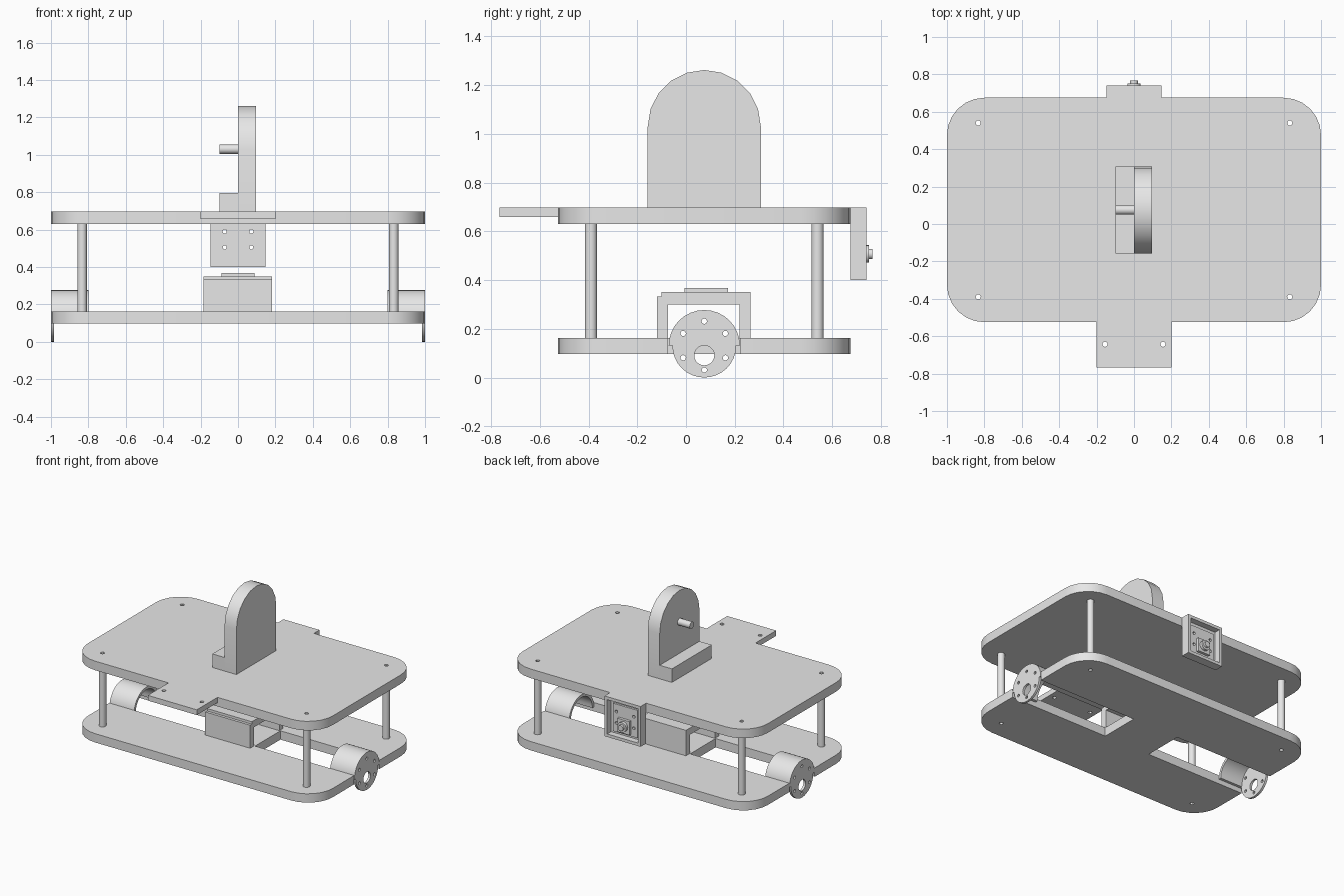
import bpy, bmesh
from math import pi, sin, cos
from mathutils import Vector

if "Cube" in bpy.data.objects:
    bpy.data.objects.remove(bpy.data.objects["Cube"], do_unlink=True)

grey = bpy.data.materials.new("plain_grey")
grey.use_nodes = True
grey.diffuse_color = (0.8, 0.8, 0.8, 1)
grey.node_tree.nodes["Principled BSDF"].inputs["Base Color"].default_value = (0.8, 0.8, 0.8, 1)

CY = 0.075          # middle of the chassis in y
AXLE_Z = 0.131      # height of the wheel hubs


def arc(cu, cv, r, a0=0, a1=2 * pi, n=20, closed=True):
    """Points on an arc; a closed circle leaves out the repeated last point."""
    return [(cu + r * cos(a0 + (a1 - a0) * i / n), cv + r * sin(a0 + (a1 - a0) * i / n))
            for i in range(n if closed else n + 1)]


def prism(name, profile, axis, lo, hi):
    """Extrude a 2D profile along an axis: x uses (y, z), y uses (x, z), z uses (x, y)."""
    place = {"x": lambda u, v, w: (w, u, v),
             "y": lambda u, v, w: (u, w, v),
             "z": lambda u, v, w: (u, v, w)}[axis]
    bm = bmesh.new()
    face = bm.faces.new([bm.verts.new(place(u, v, lo)) for u, v in profile])
    ext = bmesh.ops.extrude_face_region(bm, geom=[face])
    top = [g for g in ext["geom"] if isinstance(g, bmesh.types.BMVert)]
    bmesh.ops.translate(bm, verts=top, vec=Vector(place(0, 0, hi - lo)))
    bmesh.ops.recalc_face_normals(bm, faces=bm.faces)
    me = bpy.data.meshes.new(name)
    bm.to_mesh(me)
    bm.free()
    me.materials.append(grey)
    ob = bpy.data.objects.new(name, me)
    bpy.context.collection.objects.link(ob)
    return ob


def box(name, x0, x1, y0, y1, z0, z1):
    return prism(name, [(x0, y0), (x1, y0), (x1, y1), (x0, y1)], "z", z0, z1)


def cut(ob, cutters):
    """Subtract the cutters, bake the result and delete them."""
    for c in cutters:
        mod = ob.modifiers.new("cut", "BOOLEAN")
        mod.operation, mod.solver, mod.object = "DIFFERENCE", "EXACT", c
    bpy.context.view_layer.update()
    baked = bpy.data.meshes.new_from_object(ob.evaluated_get(bpy.context.evaluated_depsgraph_get()))
    ob.modifiers.clear()
    ob.data = baked
    for c in cutters:
        bpy.data.objects.remove(c, do_unlink=True)
    return ob


def drill(axis, points, r, lo, hi):
    return [prism("drill", arc(u, v, r, n=12), axis, lo, hi) for u, v in points]


# Two rounded deck plates
R = 0.2
rounded = []
for k, (sx, sy) in enumerate([(1, 1), (-1, 1), (-1, -1), (1, -1)]):
    rounded += arc(sx * (1 - R), CY + sy * (0.6 - R), R, k * pi / 2, (k + 1) * pi / 2, 6, False)
corners = [(sx * 0.833, CY + sy * 0.465) for sx in (-1, 1) for sy in (-1, 1)]

top_deck = prism("top_deck", rounded, "z", 0.63, 0.697)
cut(top_deck, drill("z", corners, 0.014, 0.5, 0.8))
bottom_deck = prism("bottom_deck", rounded, "z", 0.097, 0.162)
slots = [box("slot", min(s * 0.19, s * 1.1), max(s * 0.19, s * 1.1), CY - 0.148, CY + 0.148, 0, 0.3)
         for s in (-1, 1)]
cut(bottom_deck, slots + drill("z", corners, 0.014, 0, 0.3))

# Hollow corner posts
for i, (x, y) in enumerate(corners):
    post = prism(f"post_{i + 1}", arc(x, y, 0.025), "z", 0.162, 0.63)
    cut(post, drill("z", [(x, y)], 0.014, 0.1, 0.7))

# Front tab with two holes
tab = box("front_tab", -0.2, 0.2, -0.766, -0.525, 0.658, 0.697)
cut(tab, drill("z", [(-0.155, -0.643), (0.155, -0.643)], 0.014, 0.6, 0.8))

# Upright rounded panel with foot and shaft
panel = [(CY - 0.232, 0.697), (CY + 0.232, 0.697)] + arc(CY, 1.03, 0.232, 0, pi, 10, False)
prism("upright_panel", panel, "x", 0, 0.097)
box("panel_foot", -0.1, 0, CY - 0.232, CY + 0.232, 0.697, 0.797)
prism("panel_shaft", arc(CY, 1.03, 0.025), "x", -0.1, 0)

# Wheel hubs: half-round shell and drilled disc on each side
shell = arc(CY, AXLE_Z, 0.146, 0, pi, 16, False) + arc(CY, AXLE_Z, 0.126, pi, 0, 16, False)
bolts = arc(CY, AXLE_Z, 0.1, pi / 2, pi / 2 + 2 * pi, 6)
for side, s in (("right", -1), ("left", 1)):
    lo, hi = sorted((s * 0.8, s))
    prism(f"{side}_motor_shell", shell, "x", lo, hi)
    lo, hi = sorted((s * 0.983, s))
    disc = prism(f"{side}_hub_disc", arc(CY, AXLE_Z, 0.131, n=32), "x", lo, hi)
    cut(disc, drill("x", bolts, 0.011, lo - 0.1, hi + 0.1)
        + [prism("bore", arc(CY, 0.091, 0.041), "x", lo - 0.1, hi + 0.1)])

# Central tunnel bracket with front lip and cap
tunnel = [(-0.1, 0.162), (-0.073, 0.162), (-0.073, 0.3), (0.22, 0.3),
          (0.22, 0.162), (0.265, 0.162), (0.265, 0.35), (-0.1, 0.35)]
prism("tunnel_bracket", tunnel, "x", -0.185, 0.183)
box("tunnel_front_lip", -0.185, 0.183, -0.12, -0.1, 0.162, 0.332)
box("tunnel_cap", -0.087, 0.087, -0.006, 0.172, 0.35, 0.368)

# Rear sensor housing: recessed tray with four holes
tray = box("sensor_tray", -0.147, 0.147, 0.675, 0.74, 0.4, 0.697)
holes = [(x, z) for x in (-0.071, 0.071) for z in (0.505, 0.59)]
cut(tray, [box("recess", -0.125, 0.125, 0.695, 0.8, 0.422, 0.675)]
    + drill("y", holes, 0.011, 0.6, 0.8))

# Sensor board, lens block and lens
board = box("sensor_board", -0.1, 0.1, 0.695, 0.71, 0.44, 0.645)
cut(board, drill("y", holes, 0.011, 0.6, 0.8))
box("lens_block", -0.05, 0.05, 0.71, 0.73, 0.455, 0.555)
prism("lens_collar", arc(0, 0.507, 0.036), "y", 0.73, 0.75)
prism("lens_tip", arc(0, 0.507, 0.021), "y", 0.75, 0.766)

# Smooth rounded sides, keep edges crisp
bpy.ops.object.select_all(action="DESELECT")
for ob in bpy.context.collection.objects:
    if ob.type == "MESH" and grey.name in ob.data.materials:
        ob.select_set(True)
        bpy.context.view_layer.objects.active = ob
bpy.ops.object.shade_smooth_by_angle(angle=pi / 6)
